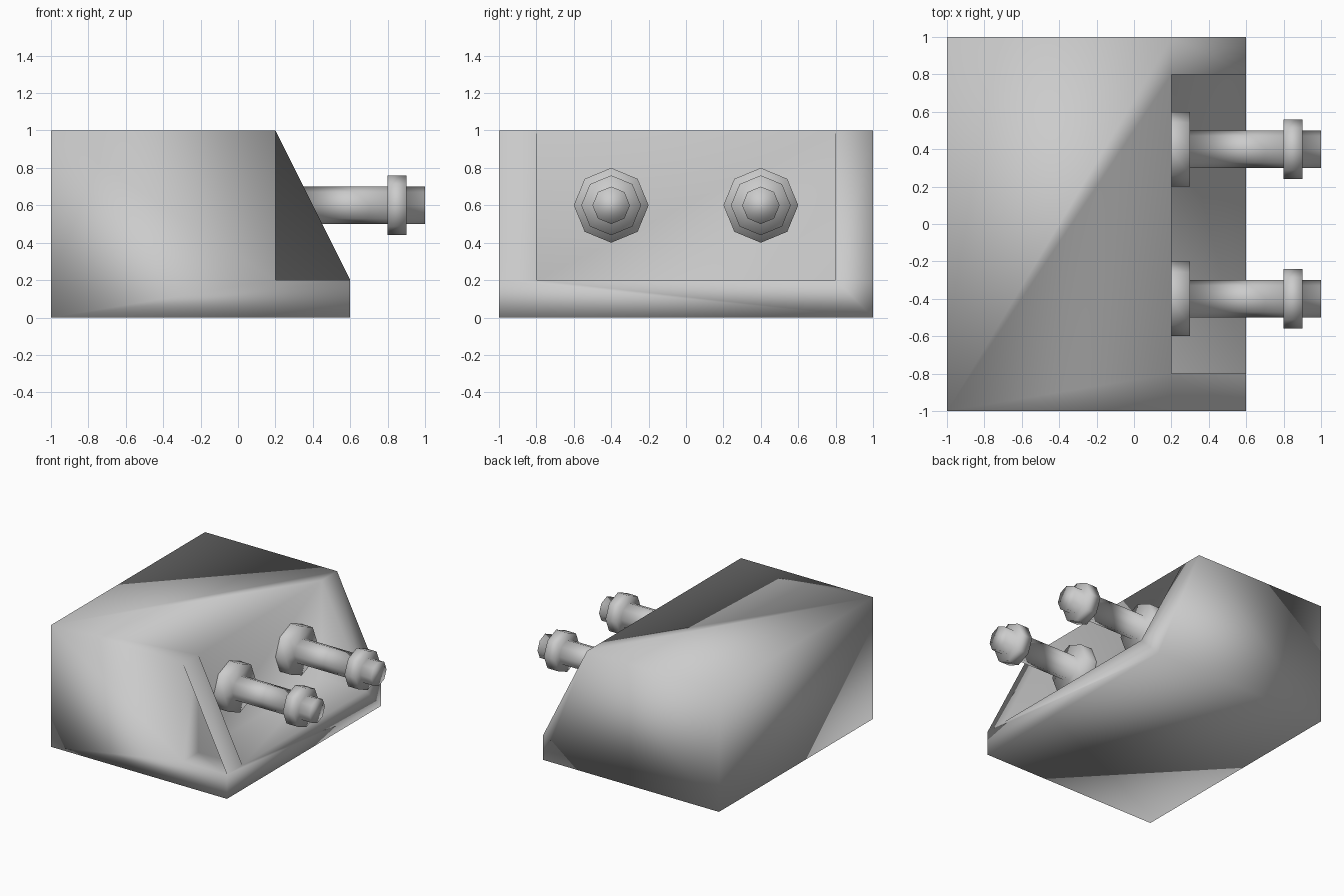
import bpy, bmesh, math

cube = bpy.data.objects.get("Cube")
if cube:
    bpy.data.objects.remove(cube, do_unlink=True)

grey = bpy.data.materials.new("plain_grey")
grey.use_nodes = True
grey.diffuse_color = (0.6, 0.6, 0.6, 1)
grey.node_tree.nodes["Principled BSDF"].inputs["Base Color"].default_value = (0.6, 0.6, 0.6, 1)


def finish(bm, name):
    for face in bm.faces:
        face.smooth = True
    mesh = bpy.data.meshes.new(name)
    bm.to_mesh(mesh)
    bm.free()
    mesh.materials.append(grey)
    obj = bpy.data.objects.new(name, mesh)
    bpy.context.collection.objects.link(obj)
    return obj


def build_housing():
    bm = bmesh.new()
    # Side profile corners, plus the inner corner of the recess
    points = {"base_rear": (-1, 0), "base_nose": (0.6, 0), "lip": (0.6, 0.2),
              "brow": (0.2, 1), "top_rear": (-1, 1), "nook": (0.2, 0.2)}
    verts = {}

    def v(name, y):
        if (name, y) not in verts:
            x, z = points[name]
            verts[name, y] = bm.verts.new((x, y, z))
        return verts[name, y]

    def face(*corners):
        bm.faces.new([v(*c) for c in corners])

    def span(a, b, y0, y1):
        face((a, y0), (b, y0), (b, y1), (a, y1))

    # Outer shell: bottom, back and solid end
    outline = ["base_rear", "base_nose", "lip", "brow", "top_rear"]
    span("base_nose", "base_rear", 1, -1)
    span("top_rear", "base_rear", -1, 1)
    face(*[(n, 1) for n in reversed(outline)])
    # Front end, open beside the slope
    face(*[(n, -1) for n in ["base_rear", "base_nose", "lip", "nook", "brow", "top_rear"]])
    # Nose and top run along the rim corners
    ys = (-1, -0.8, 0.8, 1)
    face(("base_nose", -1), ("base_nose", 1), *[("lip", y) for y in reversed(ys)])
    face(("top_rear", 1), ("top_rear", -1), *[("brow", y) for y in ys])
    # Sloping rim beside the recess
    span("lip", "brow", -1, -0.8)
    span("lip", "brow", 0.8, 1)
    # Recess floor, rear wall and cheeks
    for y0, y1 in ((-1, -0.8), (-0.8, 0.8)):
        span("lip", "nook", y0, y1)
        span("nook", "brow", y0, y1)
    face(("nook", -0.8), ("brow", -0.8), ("lip", -0.8))
    face(("nook", 0.8), ("lip", 0.8), ("brow", 0.8))
    bmesh.ops.recalc_face_normals(bm, faces=[f for f in bm.faces if f.is_valid])
    return finish(bm, "housing")


def build_peg(name, y):
    # Stepped eight-sided peg: flange, shaft, collar and tip
    profile = [(0.2, 0.2), (0.3, 0.2), (0.3, 0.1), (0.8, 0.1),
               (0.8, 0.16), (0.9, 0.16), (0.9, 0.1), (1, 0.1)]
    sides = 8
    bm = bmesh.new()
    rings = []
    for x, r in profile:
        angles = [math.tau * i / sides for i in range(sides)]
        rings.append([bm.verts.new((x, y + r * math.cos(a), 0.6 + r * math.sin(a))) for a in angles])
    for low, high in zip(rings, rings[1:]):
        for i in range(sides):
            j = (i + 1) % sides
            bm.faces.new((low[i], low[j], high[j], high[i]))
    bm.faces.new(rings[-1])
    bmesh.ops.recalc_face_normals(bm, faces=bm.faces)
    return finish(bm, name)


build_housing()
build_peg("front_peg", -0.4)
build_peg("rear_peg", 0.4)
